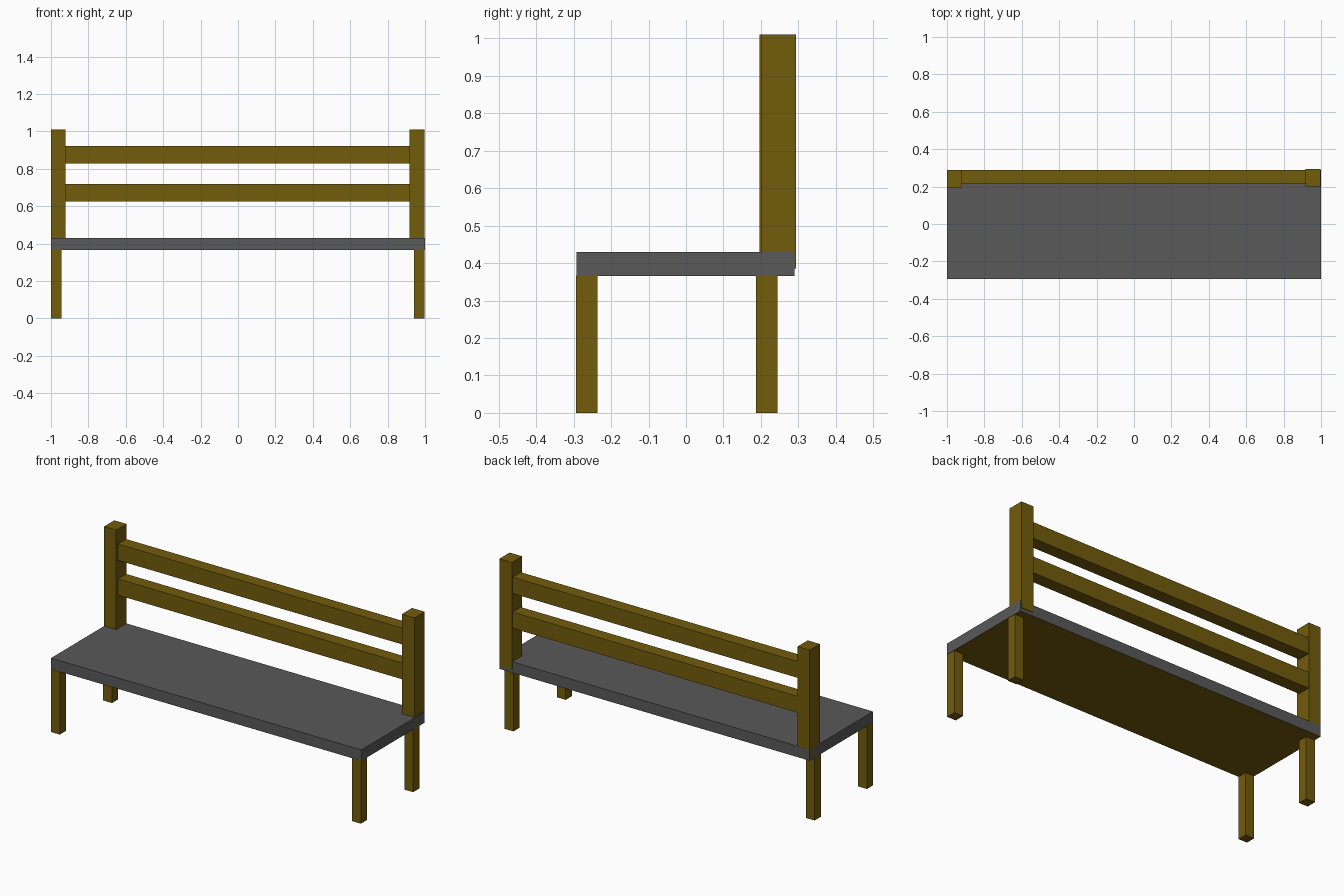
import bpy, bmesh

if "Cube" in bpy.data.objects:
    bpy.data.objects.remove(bpy.data.objects["Cube"])


def material(name, rgb):
    m = bpy.data.materials.new(name)
    m.diffuse_color = (*rgb, 1)
    m.use_nodes = True
    m.node_tree.nodes["Principled BSDF"].inputs["Base Color"].default_value = m.diffuse_color
    return m


wood = material("brown wood", (0.171, 0.107, 0.0037))
grey = material("grey seat", (0.100, 0.100, 0.100))


def box(name, x, y, z, mat):
    """Box from (min, max) ranges on each axis."""
    bm = bmesh.new()
    bmesh.ops.create_cube(bm, size=1)
    for v in bm.verts:
        v.co = [(a + b) / 2 + c * (b - a) for c, (a, b) in zip(v.co, (x, y, z))]
    me = bpy.data.meshes.new(name)
    bm.to_mesh(me)
    bm.free()
    me.materials.append(mat)
    ob = bpy.data.objects.new(name, me)
    bpy.context.collection.objects.link(ob)
    return ob


# Seat slab: grey with a wooden underside
seat = box("seat", (-1, 1), (-0.293, 0.29), (0.366, 0.43), grey)
seat.data.materials.append(wood)
for p in seat.data.polygons:
    if p.normal.z < -0.5:
        p.material_index = 1

# Legs
for side, x in (("left", (-1, -0.943)), ("right", (0.941, 0.998))):
    box(f"front_leg_{side}", x, (-0.294, -0.237), (0, 0.367), wood)
    box(f"rear_leg_{side}", x, (0.187, 0.244), (0, 0.367), wood)

# Back posts (the right one sits slightly further back)
box("back_post_left", (-1, -0.922), (0.196, 0.2895), (0.385, 1.01), wood)
box("back_post_right", (0.916, 0.997), (0.2, 0.294), (0.385, 1.01), wood)

# Back rails
for name, z in (("lower_rail", (0.624, 0.719)), ("upper_rail", (0.827, 0.922))):
    box(name, (-0.94, 0.93), (0.213, 0.288), z, wood)
